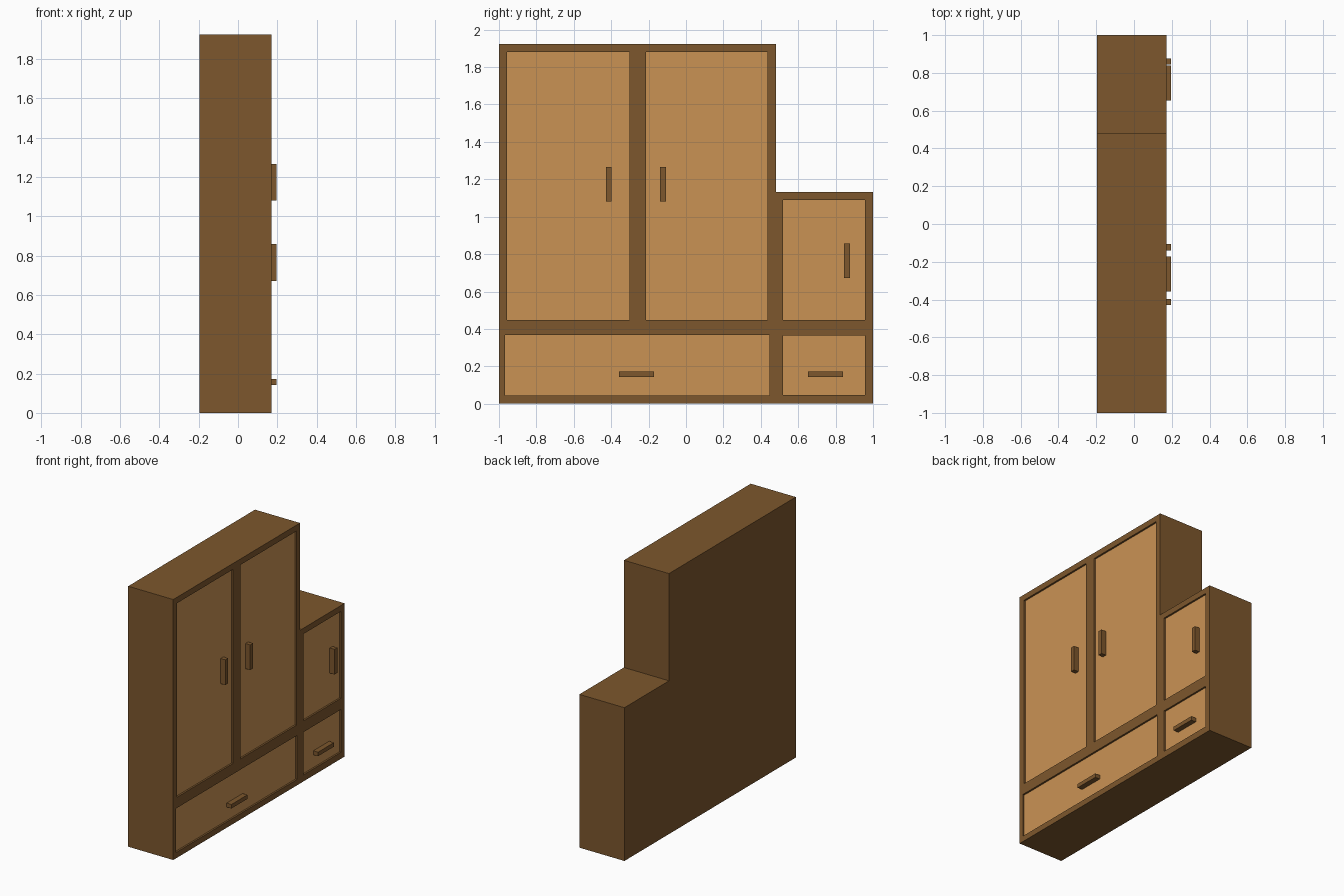
import bpy, bmesh

if "Cube" in bpy.data.objects:
    bpy.data.objects.remove(bpy.data.objects["Cube"])

BACK, FRONT, PANEL, GRIP = -0.197, 0.171, 0.158, 0.197


def material(name, color):
    m = bpy.data.materials.new(name)
    m.diffuse_color = (*color, 1)
    m.use_nodes = True
    m.node_tree.nodes["Principled BSDF"].inputs["Base Color"].default_value = m.diffuse_color
    return m


frame_wood = material("frame_wood", (0.205, 0.095, 0.026))
panel_wood = material("panel_wood", (0.59, 0.29, 0.088))


def prism(name, profile, x0, x1, mat):
    """Extrude a (y, z) outline along x from x0 to x1."""
    bm = bmesh.new()
    face = bm.faces.new([bm.verts.new((x0, y, z)) for y, z in profile])
    moved = bmesh.ops.extrude_face_region(bm, geom=[face])["geom"]
    verts = [g for g in moved if isinstance(g, bmesh.types.BMVert)]
    bmesh.ops.translate(bm, verts=verts, vec=(x1 - x0, 0, 0))
    bmesh.ops.recalc_face_normals(bm, faces=bm.faces)
    mesh = bpy.data.meshes.new(name)
    bm.to_mesh(mesh)
    bm.free()
    mesh.materials.append(mat)
    ob = bpy.data.objects.new(name, mesh)
    bpy.context.collection.objects.link(ob)
    return ob


def box(name, y0, y1, z0, z1, x0, x1, mat):
    return prism(name, [(y0, z0), (y1, z0), (y1, z1), (y0, z1)], x0, x1, mat)


# Stepped cabinet body
body = prism("cabinet_body",
             [(-1, 0), (1, 0), (1, 1.132), (0.48, 1.132), (0.48, 1.924), (-1, 1.924)],
             BACK, FRONT, frame_wood)

# Recessed fronts: panel y0, y1, z0, z1, then handle centre y, z and direction
fronts = {
    "left_door": (-0.956, -0.301, 0.447, 1.88, -0.413, 1.174, "upright"),
    "middle_door": (-0.215, 0.437, 0.447, 1.88, -0.123, 1.174, "upright"),
    "side_door": (0.519, 0.958, 0.447, 1.089, 0.861, 0.765, "upright"),
    "wide_drawer": (-0.967, 0.446, 0.043, 0.368, -0.265, 0.157, "flat"),
    "small_drawer": (0.519, 0.958, 0.048, 0.364, 0.746, 0.157, "flat"),
}

bpy.context.view_layer.objects.active = body
for name, (y0, y1, z0, z1, hy, hz, way) in fronts.items():
    # Pocket in the body
    cutter = box(name + "_cutter", y0, y1, z0, z1, PANEL - 0.015, FRONT + 0.05, frame_wood)
    cut = body.modifiers.new(name + "_pocket", "BOOLEAN")
    cut.operation, cut.solver, cut.object = "DIFFERENCE", "EXACT", cutter
    bpy.ops.object.modifier_apply(modifier=cut.name)
    bpy.data.objects.remove(cutter)
    # Panel and bar handle
    box(name, y0, y1, z0, z1, PANEL - 0.015, PANEL, panel_wood)
    a, b = (0.016, 0.093) if way == "upright" else (0.093, 0.015)
    box(name + "_handle", hy - a, hy + a, hz - b, hz + b, PANEL, GRIP, frame_wood)
